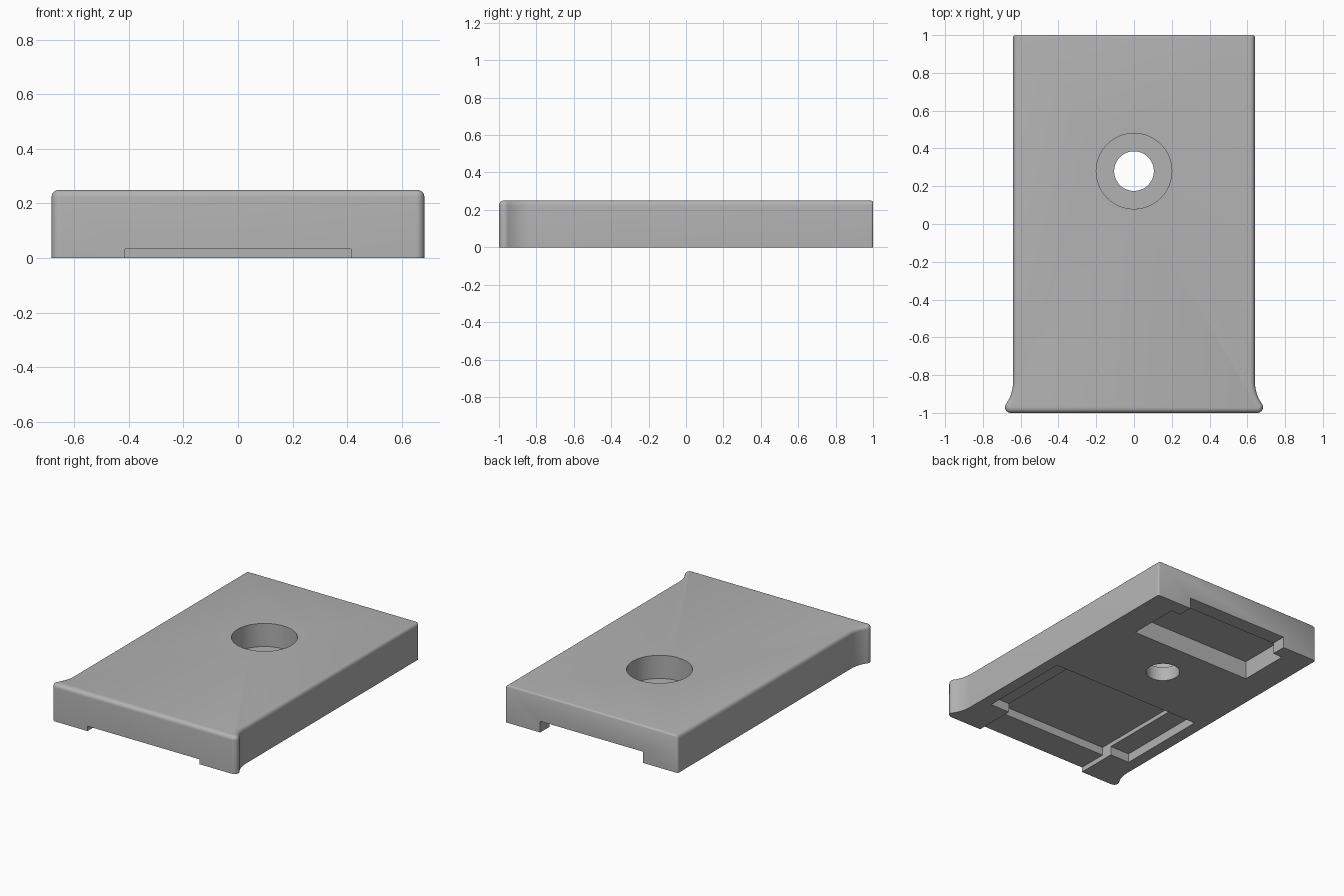
import bpy, bmesh, math
from mathutils import Matrix

if "Cube" in bpy.data.objects:
    bpy.data.objects.remove(bpy.data.objects["Cube"])

H = 0.25          # plate height
W = 0.64          # half width of the straight body
ROUND = 0.026     # fillet on the top edges

grey = bpy.data.materials.new("plain grey")
grey.diffuse_color = (0.45, 0.45, 0.45, 1)
grey.use_nodes = True
grey.node_tree.nodes["Principled BSDF"].inputs["Base Color"].default_value = grey.diffuse_color


def make_object(name, bm):
    mesh = bpy.data.meshes.new(name)
    bmesh.ops.recalc_face_normals(bm, faces=bm.faces)
    bm.to_mesh(mesh)
    bm.free()
    mesh.materials.append(grey)
    obj = bpy.data.objects.new(name, mesh)
    bpy.context.collection.objects.link(obj)
    return obj


def box(name, x, y0, y1, z1):
    """Pocket cutter, symmetric in x, open at the underside."""
    bm = bmesh.new()
    size = Matrix.Diagonal((2 * x, y1 - y0, z1 + 0.1, 1))
    bmesh.ops.create_cube(bm, size=1, matrix=Matrix.Translation((0, (y0 + y1) / 2, (z1 - 0.1) / 2)) @ size)
    return make_object(name, bm)


def cylinder(name, r, z0, z1):
    bm = bmesh.new()
    bmesh.ops.create_cone(bm, cap_ends=True, segments=64, radius1=r, radius2=r, depth=z1 - z0,
                          matrix=Matrix.Translation((0, 0.28, (z0 + z1) / 2)))
    return make_object(name, bm)


def apply(obj, mod):
    bpy.context.view_layer.objects.active = obj
    bpy.ops.object.modifier_apply(modifier=mod.name)


# right half of the outline: rounded front lip, concave flare, straight side
tip, turn = 0.03, math.radians(35)
cx, cy = 0.653, -0.97
side = [(cx + tip * math.cos(a), cy + tip * math.sin(a))
        for a in (-math.pi / 2 + (turn + math.pi / 2) * i / 10 for i in range(11))]
ex, ey = side[-1]
R = (ex - W) / (1 - math.cos(turn))
for i in range(1, 9):
    a = turn * (1 - i / 8)
    side.append((W + R * (1 - math.cos(a)), ey + R * (math.sin(turn) - math.sin(a))))
side.append((W, 1.0))
outline = side + [(-x, y) for x, y in reversed(side)]

# plate body
bm = bmesh.new()
base = bm.faces.new([bm.verts.new((x, y, 0)) for x, y in outline])
ext = bmesh.ops.extrude_face_region(bm, geom=[base])
bmesh.ops.translate(bm, vec=(0, 0, H), verts=[g for g in ext["geom"] if isinstance(g, bmesh.types.BMVert)])
weight = bm.edges.layers.float.new("bevel_weight_edge")
for e in bm.edges:
    at_back = all(v.co.y > 0.99 for v in e.verts)
    at_top = all(v.co.z > H - 0.01 for v in e.verts)
    at_base = all(v.co.z < 0.01 for v in e.verts)
    if at_back and not at_base:
        e[weight] = 0.45
    elif at_top:
        e[weight] = 1.0
plate = make_object("clip_plate", bm)
bevel = plate.modifiers.new("rounding", "BEVEL")
bevel.limit_method = "WEIGHT"
bevel.width = ROUND
bevel.segments = 5
bevel.use_clamp_overlap = False
apply(plate, bevel)

# recesses in the underside, and the stepped screw hole
cutters = [
    box("front_channel", 0.415, -1.1, -0.75, 0.033),
    box("deep_pocket", 0.415, -0.80, -0.08, 0.088),
    box("wide_ledge", 0.56, -0.72, -0.08, 0.06),
    box("back_pocket", 0.45, 0.55, 0.90, 0.122),
    box("back_opening", 0.38, 0.85, 1.1, 0.075),
    cylinder("screw_hole", 0.105, -0.1, 0.2),
    cylinder("screw_head_recess", 0.20, 0.095, 0.4),
]
for c in cutters:
    c.hide_render = True
    cut = plate.modifiers.new(c.name, "BOOLEAN")
    cut.operation = "DIFFERENCE"
    cut.solver = "EXACT"
    cut.object = c
    apply(plate, cut)
    bpy.data.objects.remove(c)

# smooth fillets, sharp edges
bpy.ops.object.select_all(action="DESELECT")
plate.select_set(True)
bpy.context.view_layer.objects.active = plate
bpy.ops.object.shade_smooth_by_angle(angle=math.radians(32))
